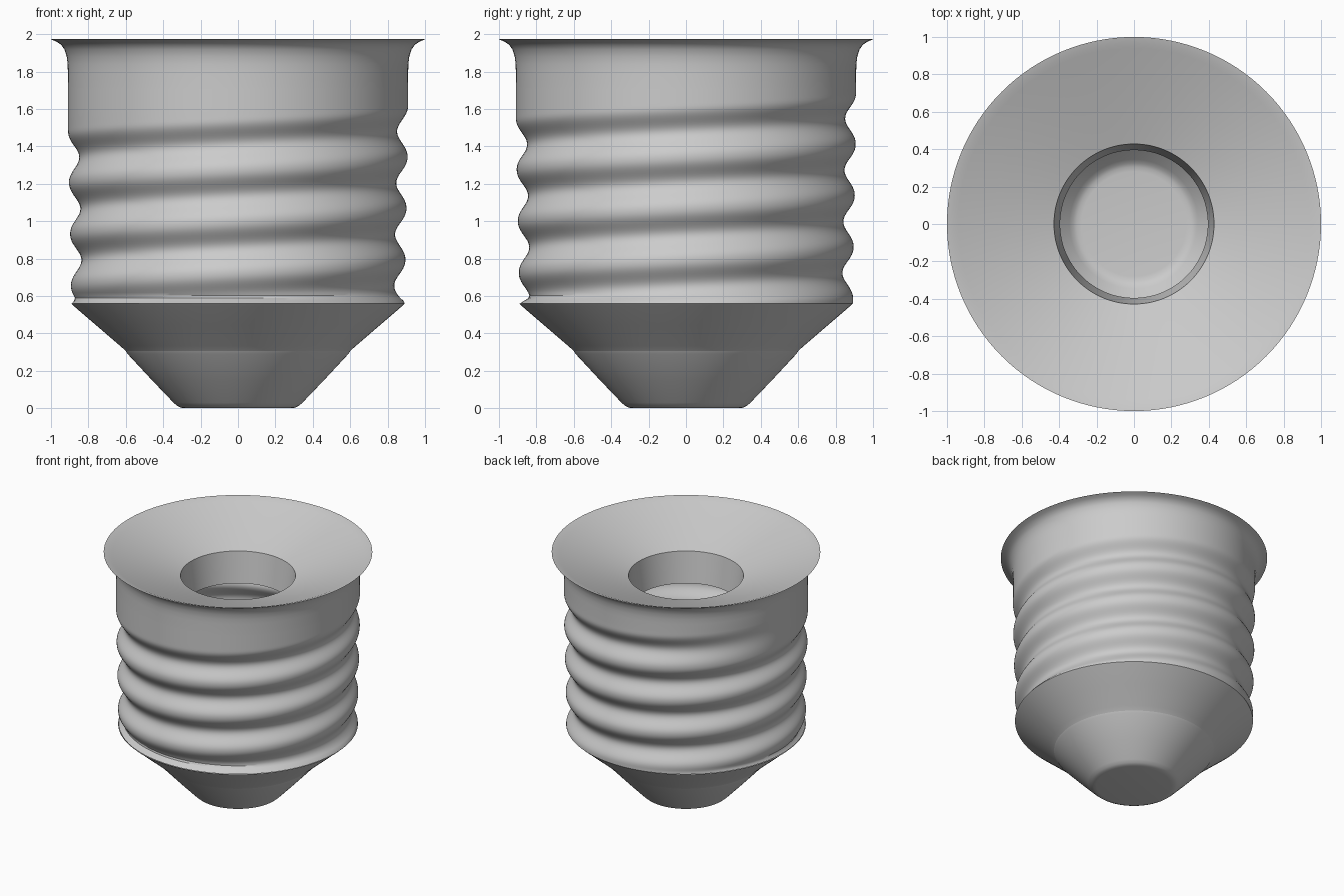
import bpy, bmesh, math

if "Cube" in bpy.data.objects:
    bpy.data.objects.remove(bpy.data.objects["Cube"])

SEG = 128
PITCH = 0.275


def smooth(a, b, x):
    t = min(1, max(0, (x - a) / (b - a)))
    return t * t * (3 - 2 * t)


def revolve(name, profile, radius=lambda r, z, turn: r, cap=False, angle=30):
    """Lathe a list of (r, z); radius() may vary r around the axis."""
    bm = bmesh.new()
    rings = []
    for r, z in profile:
        ring = []
        for i in range(SEG):
            a = 2 * math.pi * i / SEG
            q = radius(r, z, i / SEG)
            ring.append(bm.verts.new((q * math.cos(a), q * math.sin(a), z)))
        rings.append(ring)
    for lo, hi in zip(rings, rings[1:]):
        for i in range(SEG):
            j = (i + 1) % SEG
            bm.faces.new((lo[i], lo[j], hi[j], hi[i]))
    if cap:
        bm.faces.new(rings[0][::-1])
    mesh = bpy.data.meshes.new(name)
    bm.to_mesh(mesh)
    bm.free()
    ob = bpy.data.objects.new(name, mesh)
    bpy.context.collection.objects.link(ob)
    bpy.ops.object.select_all(action='DESELECT')
    bpy.context.view_layer.objects.active = ob
    ob.select_set(True)
    bpy.ops.object.shade_smooth_by_angle(angle=math.radians(angle))
    return ob


def thread(r, z, turn):
    """Rolled right-handed screw groove, fading out at the top and at the hem."""
    if z > 1.72:
        return r
    phase = (z - 0.93) / PITCH - turn
    k = round(phase)
    fade = 1 - smooth(2.25, 2.52, turn + k)
    groove = math.cos(math.pi * (phase - k)) ** 2.3
    hem = smooth(0.55, 0.60, z)
    return r - 0.058 * groove * fade * hem


# Threaded metal shell with flared lip
wall = [(0.893 + 0.016 * smooth(0.56, 1.6, z), z)
        for z in (0.56 + 0.0145 * i for i in range(81))]
lip = [(0.91, 1.80), (0.911, 1.84), (0.916, 1.88), (0.928, 1.918),
       (0.945, 1.943), (0.97, 1.96), (1.0, 1.972)]
revolve("threaded_shell", wall + lip, thread)

# Tapered insulator below the thread
revolve("insulator_cone", [(0.600, 0.305), (0.612, 0.317), (0.63, 0.333),
                           (0.76, 0.445), (0.88, 0.548), (0.893, 0.56)])

# Bottom contact tip
revolve("contact_tip", [(0.28, 0.0), (0.305, 0.003), (0.325, 0.012),
                        (0.345, 0.03), (0.46, 0.15), (0.59, 0.29),
                        (0.600, 0.305)], cap=True)

# Funnel closing the top, with a short tapered collar opening into the hollow base
revolve("top_funnel", [(0.395, 1.53), (0.428, 1.78), (0.94, 1.953),
                       (0.965, 1.964), (1.0, 1.973)][::-1])
